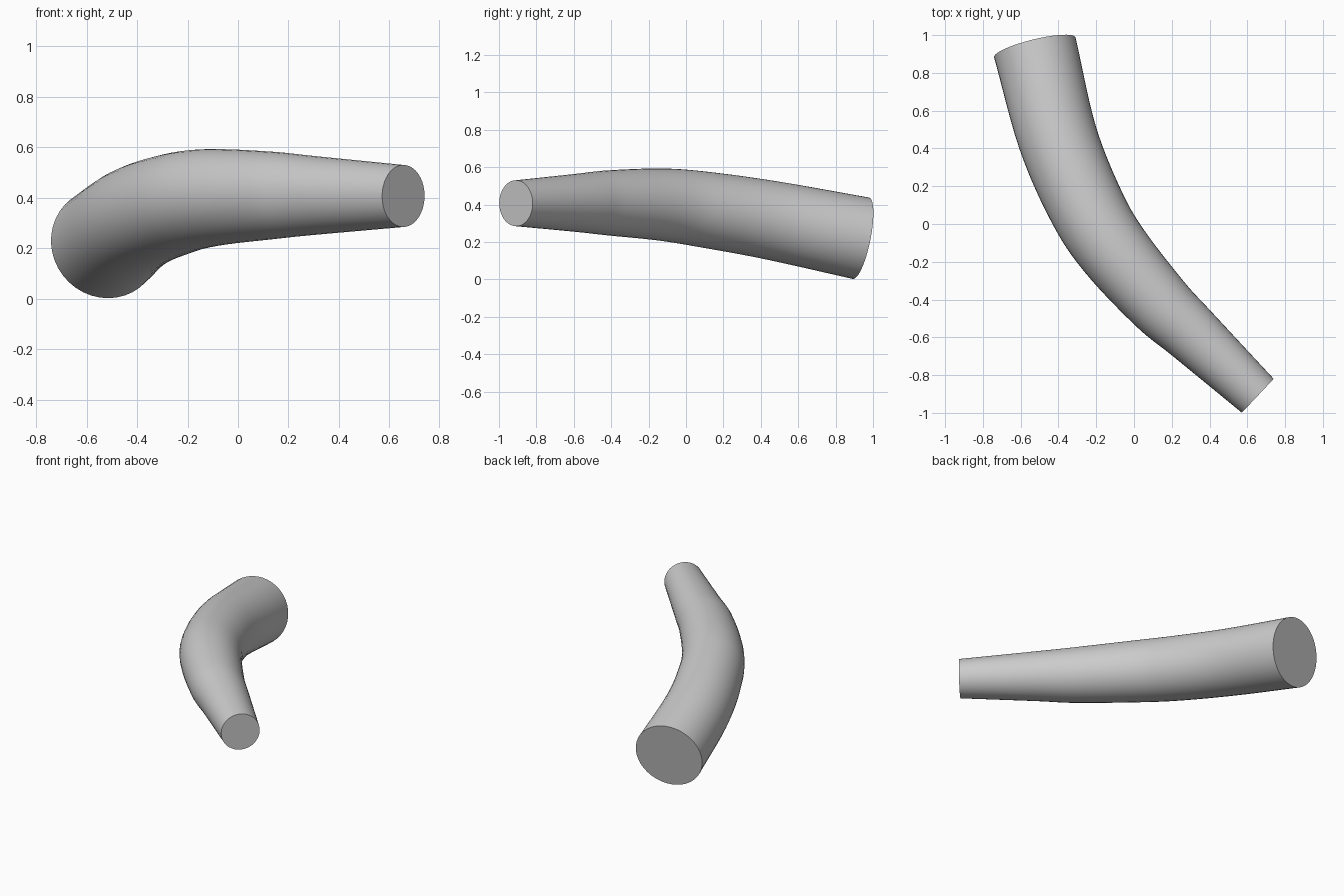
import bpy, bmesh, math
from mathutils import Vector

if "Cube" in bpy.data.objects:
    bpy.data.objects.remove(bpy.data.objects["Cube"])

# centre line and radius: x, y, z, r from thick end to thin end
STATIONS = [
    (-0.525, 0.935, 0.220, 0.222),
    (-0.405, 0.460, 0.315, 0.211),
    (-0.255, 0.100, 0.373, 0.203),
    (-0.110, -0.135, 0.400, 0.193),
    (0.130, -0.415, 0.409, 0.174),
    (0.305, -0.580, 0.409, 0.156),
    (0.655, -0.909, 0.407, 0.123),
]
SIDES, STEPS = 40, 6


def smooth_path(points):
    """Catmull-Rom interpolation with extrapolated ends."""
    p = [Vector(q) for q in points]
    p = [p[0] * 2 - p[1]] + p + [p[-1] * 2 - p[-2]]
    out = []
    for a, b, c, d in zip(p, p[1:], p[2:], p[3:]):
        for s in range(STEPS):
            t = s / STEPS
            out.append((b * 2 + (c - a) * t + (a * 2 - b * 5 + c * 4 - d) * t**2
                        + (b * 3 - a - c * 3 + d) * t**3) / 2)
    return out + [p[-2]]


# tapered bent tube with flat caps
path = smooth_path(STATIONS)
bm = bmesh.new()
rings = []
for i, q in enumerate(path):
    tangent = (path[min(i + 1, len(path) - 1)] - path[max(i - 1, 0)]).to_3d().normalized()
    side = tangent.cross(Vector((0, 0, 1))).normalized()
    up = side.cross(tangent)
    rings.append([bm.verts.new(q.to_3d() + q.w * (side * math.cos(a) + up * math.sin(a)))
                  for a in (math.tau * k / SIDES for k in range(SIDES))])
for r0, r1 in zip(rings, rings[1:]):
    for k in range(SIDES):
        n = (k + 1) % SIDES
        bm.faces.new((r0[k], r0[n], r1[n], r1[k]))
bm.faces.new(rings[0])
bm.faces.new(rings[-1])
bmesh.ops.recalc_face_normals(bm, faces=bm.faces)

mesh = bpy.data.meshes.new("bent_tapered_tube")
bm.to_mesh(mesh)
bm.free()
tube = bpy.data.objects.new("bent_tapered_tube", mesh)
bpy.context.collection.objects.link(tube)
bpy.context.view_layer.objects.active = tube
tube.select_set(True)
bpy.ops.object.shade_smooth_by_angle(angle=math.radians(35))
